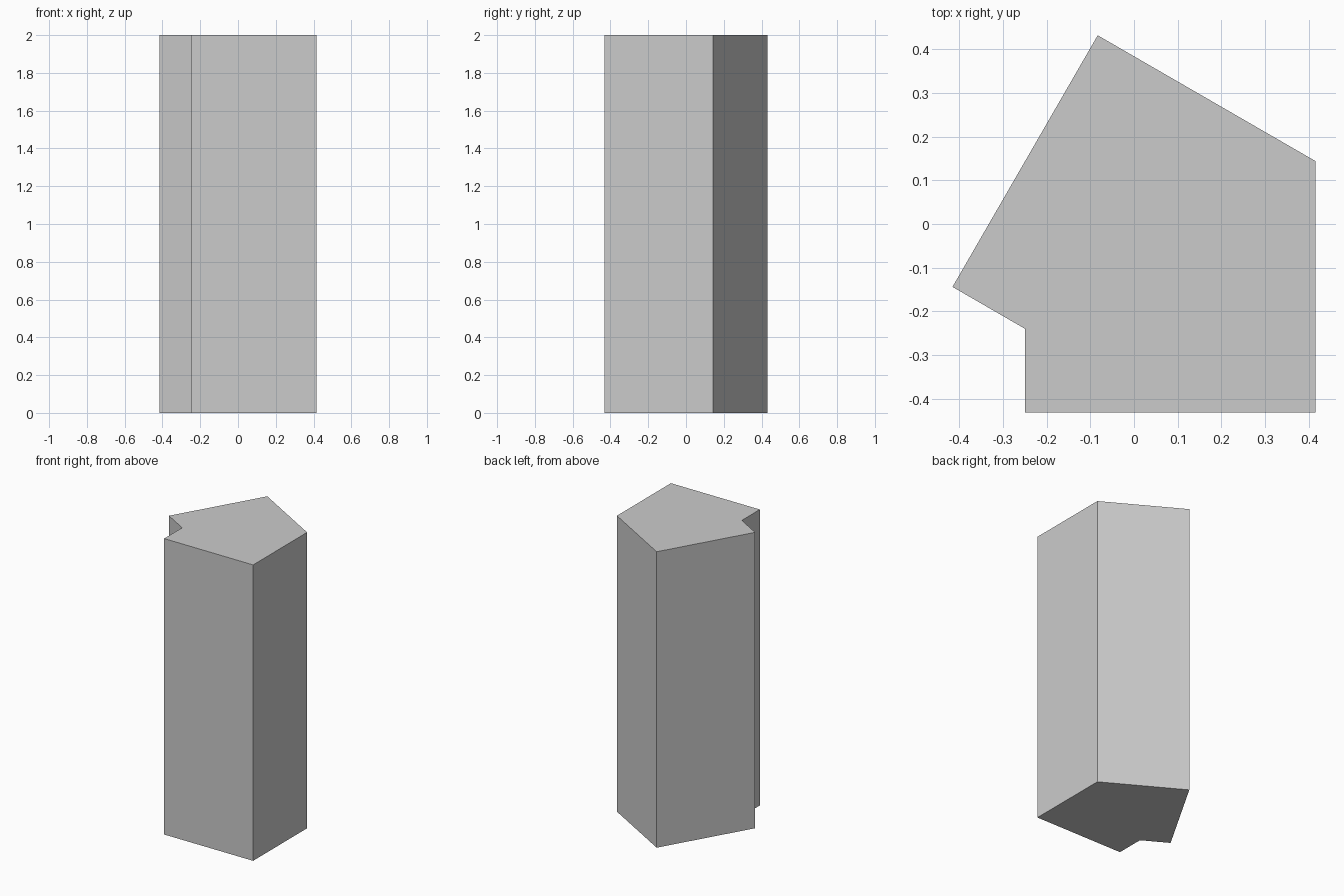
import bpy
import bmesh

if "Cube" in bpy.data.objects:
    bpy.data.objects.remove(bpy.data.objects["Cube"])

# Footprint of the column: a five-cornered tile with one notch, counter-clockwise
HEIGHT = 2.0
FOOTPRINT = [
    (-0.2494, -0.432),
    (0.4156, -0.432),
    (0.4156, 0.144),
    (-0.0831, 0.432),
    (-0.4156, -0.144),
    (-0.2494, -0.24),
]


def prism(name, outline, height):
    """Extrude a flat outline straight up from the ground."""
    bm = bmesh.new()
    base = bm.faces.new([bm.verts.new((x, y, 0)) for x, y in outline])
    top = bmesh.ops.extrude_face_region(bm, geom=[base], use_keep_orig=True)
    verts = [g for g in top["geom"] if isinstance(g, bmesh.types.BMVert)]
    bmesh.ops.translate(bm, verts=verts, vec=(0, 0, height))
    bmesh.ops.recalc_face_normals(bm, faces=bm.faces)
    mesh = bpy.data.meshes.new(name)
    bm.to_mesh(mesh)
    bm.free()
    obj = bpy.data.objects.new(name, mesh)
    bpy.context.collection.objects.link(obj)
    return obj


# Solid notched column
prism("notched_column", FOOTPRINT, HEIGHT)
